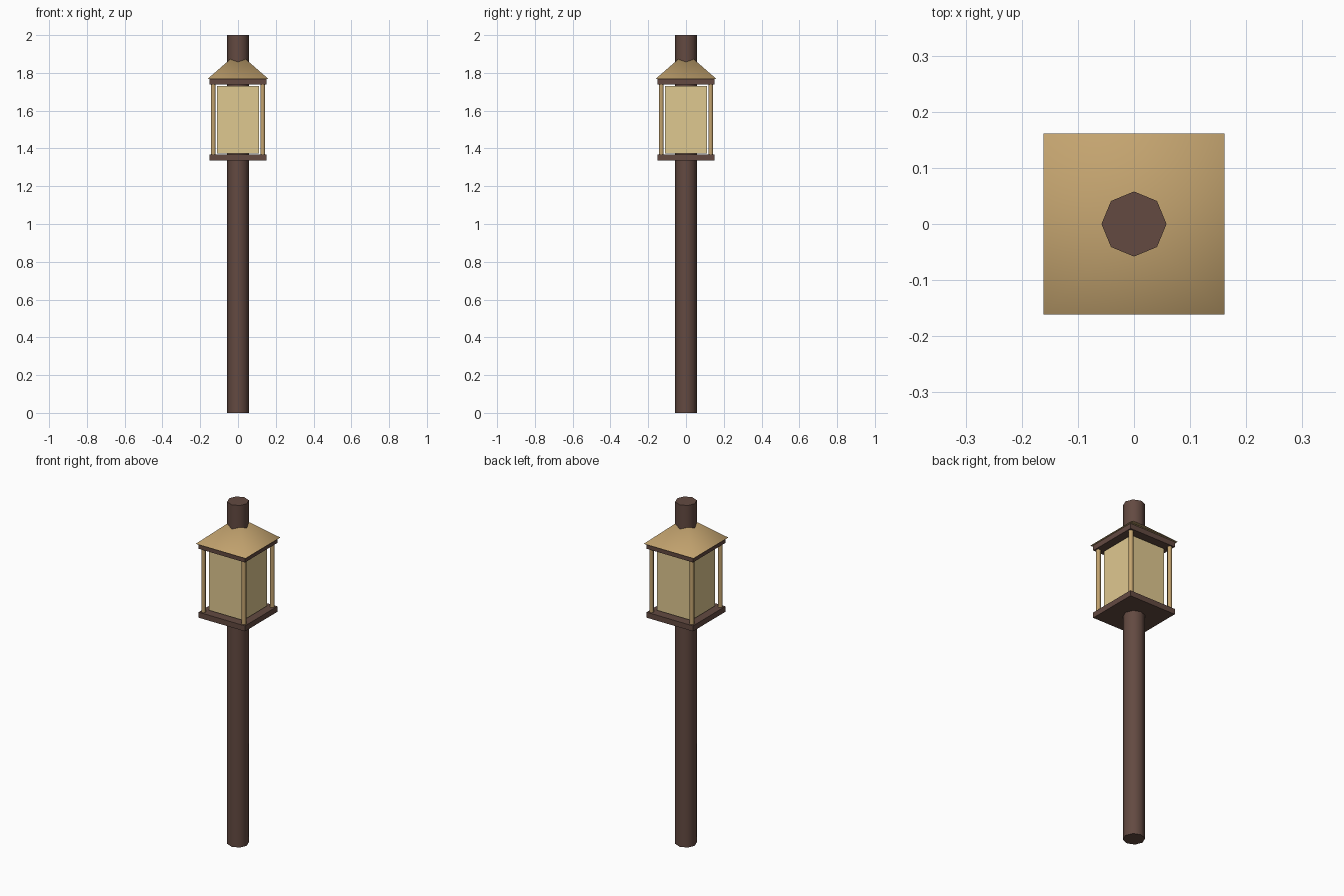
import bpy
import math

old = bpy.data.objects.get("Cube")
if old:
    bpy.data.objects.remove(old, do_unlink=True)


def make_material(name, rgb):
    mat = bpy.data.materials.new(name)
    mat.use_nodes = True
    colour = (*rgb, 1.0)
    mat.diffuse_color = colour
    mat.node_tree.nodes["Principled BSDF"].inputs["Base Color"].default_value = colour
    return mat


BROWN = make_material("dark brown wood", (0.125, 0.068, 0.053))
TAN = make_material("tan metal", (0.55, 0.37, 0.16))
GLASS = make_material("pale yellow glass", (0.74, 0.58, 0.28))


def finish(name, mat):
    obj = bpy.context.object
    obj.name = name
    obj.data.materials.append(mat)
    return obj


def box(name, half, bottom, top, mat):
    bpy.ops.mesh.primitive_cube_add(size=1, location=(0, 0, (bottom + top) / 2))
    bpy.context.object.scale = (2 * half, 2 * half, top - bottom)
    bpy.ops.object.transform_apply(location=False, rotation=False)
    return finish(name, mat)


def rod(name, radius, x, y, bottom, top, mat):
    bpy.ops.mesh.primitive_cylinder_add(
        vertices=8, radius=radius, depth=top - bottom,
        location=(x, y, (bottom + top) / 2))
    bpy.ops.object.shade_smooth_by_angle(angle=math.radians(50))
    return finish(name, mat)


# Octagonal pole running through the whole lantern
rod("pole", 0.058, 0, 0, 0, 2, BROWN)

# Lantern body between two plates, with narrow gaps above and below the glass
box("bottom_plate", 0.15, 1.335, 1.367, BROWN)
box("glass", 0.111, 1.374, 1.73, GLASS)
box("top_plate", 0.15, 1.738, 1.768, BROWN)

# Corner posts
for side, x in (("left", 0.131), ("right", -0.131)):
    for end, y in (("front", -0.131), ("back", 0.131)):
        rod(f"{end}_{side}_post", 0.0125, x, y, 1.36, 1.745, TAN)

# Pyramid roof
bpy.ops.mesh.primitive_cone_add(
    vertices=4, radius1=0.161 * math.sqrt(2), radius2=0, depth=0.14,
    location=(0, 0, 1.838), rotation=(0, 0, math.radians(45)))
bpy.ops.object.transform_apply(location=False, rotation=True)
bpy.ops.object.shade_smooth_by_angle(angle=math.radians(60))
finish("roof", TAN)
